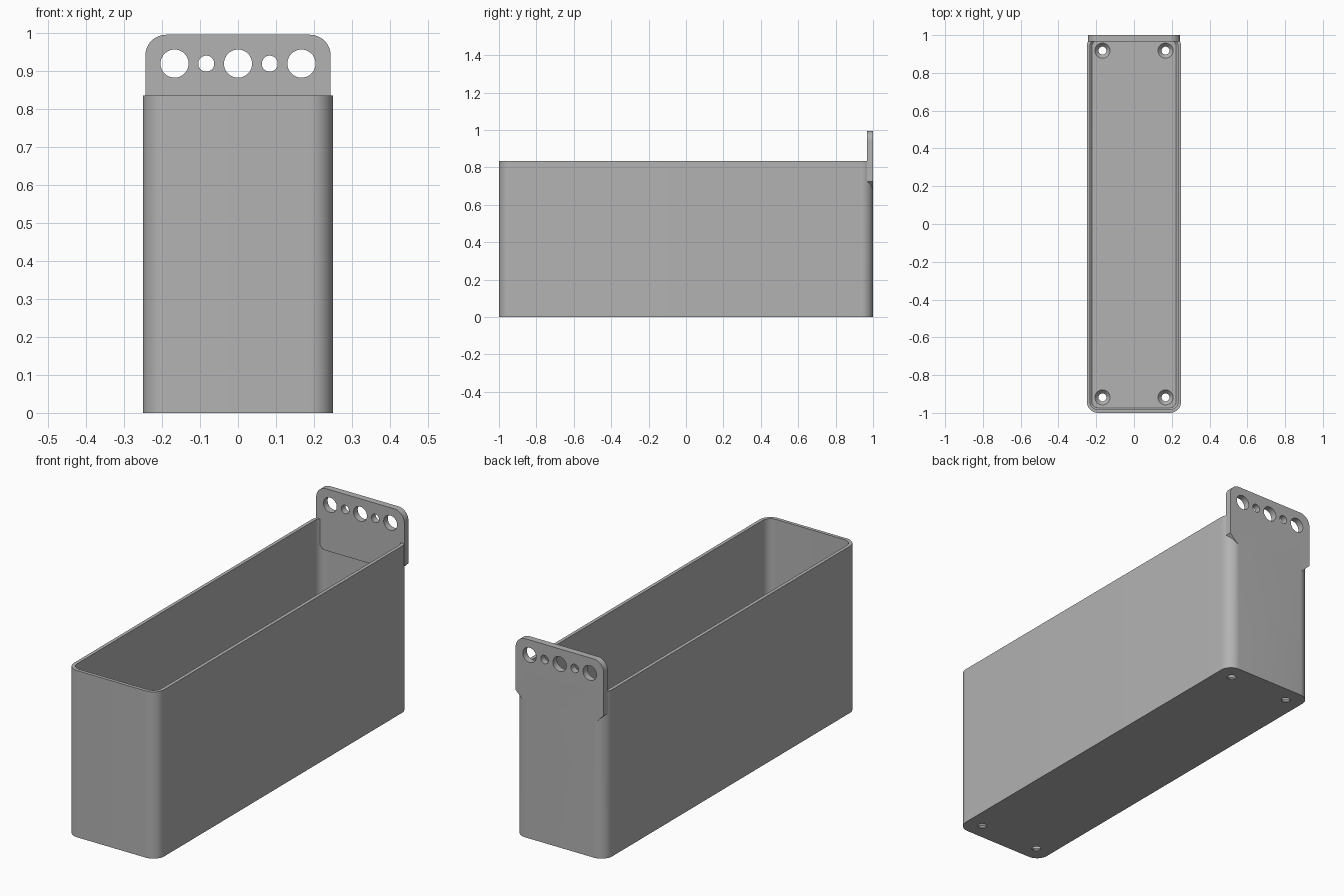
import bpy, bmesh, math
from mathutils import Vector

cube = bpy.data.objects.get("Cube")
if cube:
    bpy.data.objects.remove(cube, do_unlink=True)

GREY = (0.45, 0.45, 0.45, 1)
grey = bpy.data.materials.new("plain_grey")
grey.diffuse_color = GREY
grey.use_nodes = True
grey.node_tree.nodes["Principled BSDF"].inputs["Base Color"].default_value = GREY

HALF_X, HALF_Y, HEIGHT = 0.25, 1.0, 0.835
WALL, FLOOR, CORNER = 0.017, 0.025, 0.06
TAB_X, TAB_TOP, TAB_LOW, TAB_THICK = 0.244, 0.995, 0.685, 0.033


def arc(cx, cy, r, start, steps=12):
    """Quarter arc of points, counter-clockwise from start degrees."""
    angles = [math.radians(start + 90 * i / steps) for i in range(steps + 1)]
    return [(cx + r * math.cos(a), cy + r * math.sin(a)) for a in angles]


def rounded_ring(inset, z):
    r = CORNER - inset
    x, y = HALF_X - CORNER, HALF_Y - CORNER
    pts = arc(x, y, r, 0) + arc(-x, y, r, 90) + arc(-x, -y, r, 180) + arc(x, -y, r, 270)
    return [Vector((px, py, z)) for px, py in pts]


def circle(center, r, axis, steps=40):
    u, v = (Vector((1, 0, 0)), Vector((0, 1, 0))) if axis == "Z" else (Vector((1, 0, 0)), Vector((0, 0, 1)))
    angles = [2 * math.pi * i / steps for i in range(steps)]
    return [Vector(center) + r * (math.cos(a) * u + math.sin(a) * v) for a in angles]


def loft(name, rings):
    """Solid made by joining rings in order, closed at both ends."""
    bm = bmesh.new()
    loops = [[bm.verts.new(p) for p in ring] for ring in rings]
    for a, b in zip(loops, loops[1:]):
        for i in range(len(a)):
            j = (i + 1) % len(a)
            bm.faces.new((a[i], a[j], b[j], b[i]))
    bm.faces.new(loops[0][::-1])
    bm.faces.new(loops[-1])
    bmesh.ops.recalc_face_normals(bm, faces=bm.faces)
    mesh = bpy.data.meshes.new(name)
    bm.to_mesh(mesh)
    bm.free()
    mesh.materials.append(grey)
    obj = bpy.data.objects.new(name, mesh)
    bpy.context.collection.objects.link(obj)
    return obj


def combine(target, other, operation):
    bpy.context.view_layer.objects.active = target
    mod = target.modifiers.new(other.name, "BOOLEAN")
    mod.object, mod.operation, mod.solver = other, operation, "EXACT"
    bpy.ops.object.modifier_apply(modifier=mod.name)
    bpy.data.objects.remove(other, do_unlink=True)


# Open box with a small bevel around the inside of the floor
box = loft("planter_box", [
    rounded_ring(0, 0), rounded_ring(0, HEIGHT), rounded_ring(WALL, HEIGHT),
    rounded_ring(WALL, FLOOR + 0.01), rounded_ring(WALL + 0.01, FLOOR)])

# Hanging tab with rounded top corners and slanted lower corners
r = 0.055
profile = arc(TAB_X - r, TAB_TOP - r, r, 0) + arc(r - TAB_X, TAB_TOP - r, r, 90)
profile += [(-TAB_X, 0.725), (0.04 - TAB_X, TAB_LOW), (TAB_X - 0.04, TAB_LOW), (TAB_X, 0.725)]
tab = loft("hanging_tab", [[Vector((x, y, z)) for x, z in profile]
                           for y in (HALF_Y - TAB_THICK, HALF_Y)])

# Alternating large and small hanging holes
for i in range(-2, 3):
    radius = 0.021 if i % 2 else 0.037
    cutter = loft("tab_hole_cutter", [circle((i * 0.0835, y, 0.919), radius, "Y") for y in (0.9, 1.1)])
    combine(tab, cutter, "DIFFERENCE")
combine(box, tab, "UNION")

# Countersunk drain holes in the floor corners
for sx in (-1, 1):
    for sy in (-1, 1):
        x, y = sx * 0.167, sy * 0.918
        levels = ((-0.05, 0.021), (0.004, 0.021), (FLOOR, 0.04), (FLOOR + 0.03, 0.04))
        cutter = loft("drain_cutter", [circle((x, y, z), rad, "Z") for z, rad in levels])
        combine(box, cutter, "DIFFERENCE")

# Smooth the round corners and keep the edges crisp
bpy.ops.object.select_all(action="DESELECT")
box.select_set(True)
bpy.context.view_layer.objects.active = box
bpy.ops.object.shade_smooth_by_angle(angle=math.radians(30))
